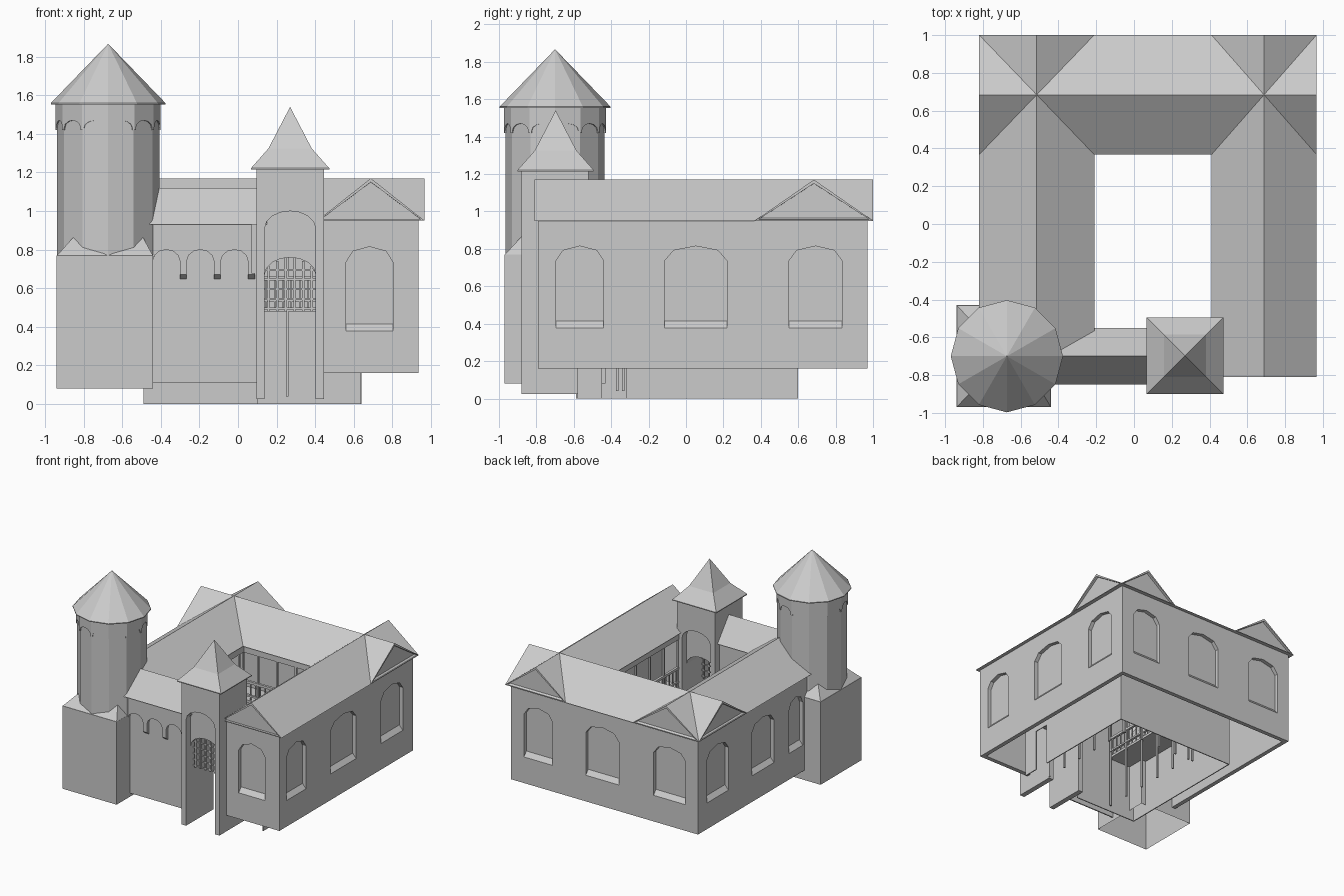
import bpy, bmesh
from math import pi, sin, cos, sqrt
from mathutils import Matrix

if "Cube" in bpy.data.objects:
    bpy.data.objects.remove(bpy.data.objects["Cube"])


def make(name, bm, mat=Matrix()):
    bmesh.ops.recalc_face_normals(bm, faces=bm.faces)
    me = bpy.data.meshes.new(name)
    bm.to_mesh(me)
    bm.free()
    ob = bpy.data.objects.new(name, me)
    ob.matrix_world = mat
    bpy.context.collection.objects.link(ob)
    return ob


def frame(x, y, angle):
    return Matrix.Translation((x, y, 0)) @ Matrix.Rotation(angle, 4, 'Z')


def prism(bm, front, y0, y1, back=None):
    a = [bm.verts.new((u, y0, z)) for u, z in front]
    b = [bm.verts.new((u, y1, z)) for u, z in (back or front)]
    bm.faces.new(a)
    bm.faces.new(b[::-1])
    for i in range(len(a)):
        j = (i + 1) % len(a)
        bm.faces.new((a[i], b[i], b[j], a[j]))


def add_box(bm, x0, x1, y0, y1, z0, z1):
    prism(bm, [(x0, z0), (x1, z0), (x1, z1), (x0, z1)], y0, y1)


def box(name, *dims):
    bm = bmesh.new()
    add_box(bm, *dims)
    return make(name, bm)


def arch(u0, u1, z0, spring, top, n=4):
    c, r = (u0 + u1) / 2, (u1 - u0) / 2
    return [(u0, z0), (u1, z0)] + [
        (c + r * cos(pi * i / n), spring + (top - spring) * sin(pi * i / n)) for i in range(n + 1)]


def cut(ob, bm, mat=Matrix()):
    cutter = make("cutter", bm, mat)
    cutter.hide_render = True
    mod = ob.modifiers.new("cut", 'BOOLEAN')
    mod.operation, mod.solver, mod.object = 'DIFFERENCE', 'EXACT', cutter
    dg = bpy.context.evaluated_depsgraph_get()
    me = bpy.data.meshes.new_from_object(ob.evaluated_get(dg))
    ob.modifiers.clear()
    ob.data = me
    bpy.data.objects.remove(cutter)


def wall(name, x, y, angle, length, windows):
    """Outer wall along local x with sloped-sill arched recesses."""
    bm, cb = bmesh.new(), bmesh.new()
    add_box(bm, 0, length, 0, 0.036, 0.16, 0.96)
    ob = make(name, bm, frame(x, y, angle))
    for u0, u1 in windows:
        prism(cb, arch(u0, u1, 0.366, 0.735, 0.815), -0.01, 0.032,
              arch(u0, u1, 0.415, 0.735, 0.815))
    cut(ob, cb, frame(x, y, angle))


def roof(name, x, y, angle, length, half, z0, z1):
    """Gabled roof along local y with sunk gable ends."""
    bm = bmesh.new()
    prism(bm, [(-half, z0), (half, z0), (0, z1)], 0, length)
    bmesh.ops.recalc_face_normals(bm, faces=bm.faces)
    ends = [f for f in bm.faces if len(f.verts) == 3]
    bmesh.ops.inset_individual(bm, faces=ends, thickness=0.02, depth=0)
    bmesh.ops.inset_individual(bm, faces=ends, thickness=0.0005, depth=-0.02)
    make(name, bm, frame(x, y, angle))


def spire(name, x, y, sides, rings, turn=0):
    """Stacked rings (radius, z); a tiny radius closes to a point."""
    bm = bmesh.new()
    prev = None
    for r, z in rings:
        ring = [bm.verts.new((r * cos(2 * pi * i / sides), r * sin(2 * pi * i / sides), z))
                for i in range(sides)]
        for i in range(sides if prev else 0):
            j = (i + 1) % sides
            bm.faces.new((prev[i], prev[j], ring[j], ring[i]))
        if not prev:
            bm.faces.new(ring[::-1])
        prev = ring
    bm.faces.new(prev)
    bmesh.ops.remove_doubles(bm, verts=bm.verts, dist=1e-5)
    make(name, bm, frame(x, y, turn))


def frieze_bay(bm, u0, u1, pier, z0, spring, top, z1, y0, y1):
    """Panel whose lower edge is an arch between two piers."""
    hole = arch(u0 + pier, u1 - pier, z0, spring, top, 6)
    prism(bm, [(u0, z0), hole[0]] + hole[:1:-1] + [hole[1], (u1, z0), (u1, z1), (u0, z1)], y0, y1)


# outer walls with window recesses
wall("east_wall", 0.935, -0.79, pi / 2, 1.76, [(0.095, 0.35), (0.675, 1.01), (1.34, 1.625)])
wall("back_wall", 0.935, 0.97, pi, 1.725, [(0.12, 0.385), (0.69, 0.995), (1.315, 1.61)])
wall("west_wall", -0.79, 0.97, -pi / 2, 1.45, [(0.12, 0.40), (0.71, 1.0), (1.2, 1.38)])
wall("east_wing_front_wall", 0.44, -0.79, 0, 0.494, [(0.12, 0.363)])

# wing roofs, crossing at the back corners
roof("east_roof", 0.6885, -0.81, 0, 1.81, 0.2785, 0.95, 1.17)
roof("west_roof", -0.515, -0.70, 0, 1.70, 0.305, 0.95, 1.17)
roof("back_roof", 0.967, 0.684, pi / 2, 1.787, 0.317, 0.95, 1.17)
roof("front_roof", 0.15, -0.70, pi / 2, 0.75, 0.15, 0.93, 1.12)

# recessed courtyard walls, with a doorway on the east side
for i, (y0, y1, z0) in enumerate([(-0.58, -0.45, 0), (-0.45, -0.32, 0.35), (-0.32, 0.6, 0)]):
    box("court_east_wall", 0.632, 0.64, y0, y1, z0, 0.95)
box("court_west_wall", -0.49, -0.482, -0.58, 0.6, 0, 0.95)
box("court_back_wall", -0.49, 0.64, 0.592, 0.6, 0, 0.95)
box("court_front_wall", -0.49, 0.1, -0.588, -0.58, 0, 0.94)

# galleries around three sides of the courtyard
box("gallery_floor_east", 0.43, 0.635, -0.55, 0.595, 0.48, 0.5)
box("gallery_floor_west", -0.485, -0.23, -0.58, 0.595, 0.48, 0.5)
box("gallery_floor_back", -0.23, 0.43, 0.39, 0.595, 0.48, 0.5)


def gallery(name, x, y, angle, length, bays):
    bm = bmesh.new()
    for z0, z1 in ((0.53, 0.545), (0.64, 0.66), (0.89, 0.95)):
        add_box(bm, 0, length, -0.01, 0.01, z0, z1)
    for i in range(bays + 1):
        u = length * i / bays
        add_box(bm, u - 0.007, u + 0.007, -0.007, 0.007, 0.04, 0.95)
    for i in range(bays * 4):
        u = length * (i + 0.5) / (bays * 4)
        add_box(bm, u - 0.004, u + 0.004, -0.004, 0.004, 0.5, 0.65)
    make(name, bm, frame(x, y, angle))


gallery("gallery_back", -0.27, 0.40, 0, 0.70, 4)
gallery("gallery_east", 0.44, 0.40, -pi / 2, 0.92, 5)
gallery("gallery_west", -0.23, -0.56, pi / 2, 0.96, 5)

# front curtain wall with arched frieze on corbels
box("front_wall", -0.46, 0.1, -0.795, -0.785, 0.11, 0.94)
bm = bmesh.new()
for i in range(3):
    u = -0.46 + 0.1765 * i
    frieze_bay(bm, u, u + 0.1765, 0.0175, 0.675, 0.74, 0.80, 0.93, -0.82, -0.79)
    v = u + 0.1765
    prism(bm, [(v - 0.0175, 0.67), (v + 0.0175, 0.67), (v + 0.0175, 0.68), (v - 0.0175, 0.68)],
          -0.82, -0.79,
          [(v - 0.0175, 0.645), (v + 0.0175, 0.645), (v + 0.0175, 0.68), (v - 0.0175, 0.68)])
make("front_frieze", bm)

# gatehouse with arched passage
gate = box("gatehouse", 0.095, 0.445, -0.88, -0.52, 0.025, 1.22)
for top, y0, y1 in ((0.76, -1, -0.4), (1.0, -1, -0.82), (1.0, -0.58, -0.4)):
    cb = bmesh.new()
    prism(cb, arch(0.138, 0.402, -0.1, top - 0.09, top, 8), y0, y1)
    cut(gate, cb)
q = sqrt(2)
spire("gatehouse_roof", 0.27, -0.697, 4,
      [(0.203 * q, 1.215), (0.203 * q, 1.222), (0.112 * q, 1.325), (0, 1.54)], pi / 4)

# portcullis bars
bm = bmesh.new()
for i in range(6):
    x = 0.158 + 0.045 * i
    add_box(bm, x - 0.006, x + 0.006, -0.79, -0.778, 0.48, 0.70 + 0.06 * sin(pi * (i + 0.5) / 6))
for i in range(5):
    z = 0.495 + 0.05 * i
    add_box(bm, 0.138, 0.402, -0.788, -0.78, z - 0.005, z + 0.005)
make("portcullis", bm)

# round tower on a square base that is open below
TX, TY = -0.673, -0.70
bm = bmesh.new()
add_box(bm, -0.94, -0.44, -0.97, -0.43, 0.08, 0.77)
bm.faces.ensure_lookup_table()
bmesh.ops.delete(bm, geom=[f for f in bm.faces if f.calc_center_median().z < 0.09], context='FACES_ONLY')
make("tower_base", bm)
spire("tower_shaft", TX, TY, 12, [(0.265, 0.765), (0.265, 1.56)])
spire("tower_roof", TX, TY, 12, [(0.297, 1.553), (0.297, 1.56), (0, 1.867)])
bm = bmesh.new()
for cx in (-0.94, -0.44):
    for cy in (-0.97, -0.43):
        tip = (TX + (0.18 if cx > TX else -0.18), TY + (0.18 if cy > TY else -0.18), 0.865)
        base = [bm.verts.new((px, py, 0.768)) for px, py in ((cx, cy), (TX, cy), (TX, TY), (cx, TY))]
        t = bm.verts.new(tip)
        bm.faces.new(base)
        for i in range(4):
            bm.faces.new((base[i], base[(i + 1) % 4], t))
make("tower_spurs", bm)

# arched corbel band, one bay per tower side
w, ap = 2 * 0.272 * sin(pi / 12), 0.272 * cos(pi / 12)
for i in range(12):
    bm = bmesh.new()
    frieze_bay(bm, -w / 2, w / 2, 0.01, 1.42, 1.43, 1.47, 1.555, -ap, -ap + 0.02)
    make("tower_corbel", bm, frame(TX, TY, pi / 12 + i * pi / 6))
